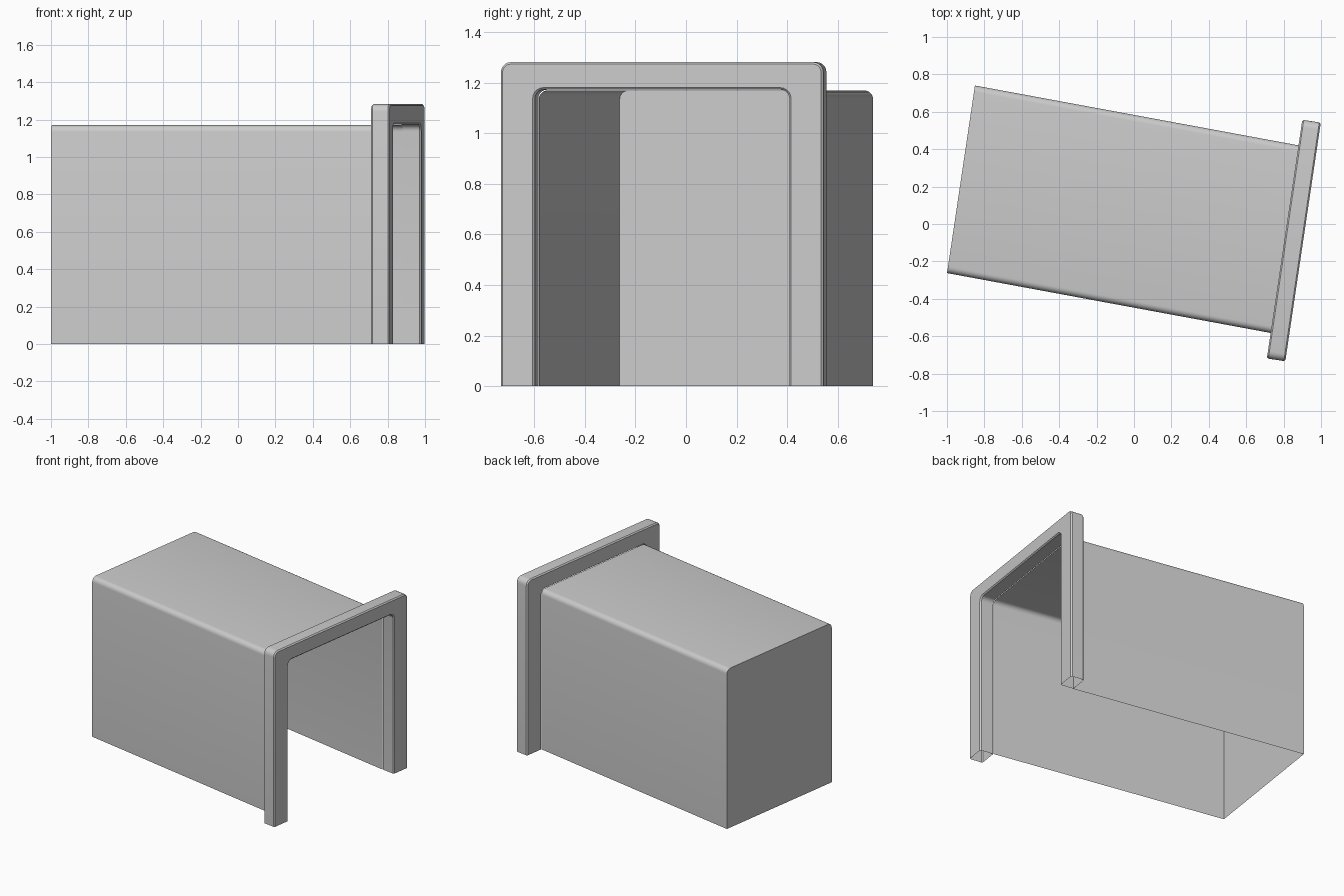
import bpy, bmesh, math
from mathutils import Vector

if "Cube" in bpy.data.objects:
    bpy.data.objects.remove(bpy.data.objects["Cube"])

ACROSS = Vector((0.147, 0.989, 0))      # along the width of the opening
OUT = Vector((0.989, -0.147, 0))        # straight out of the opening
MOUTH = Vector((0.805, -0.081, 0))      # middle of the tunnel's open end
REAR = Vector((-0.925, 0.239, 0))       # middle of the closed end


def arch(centre, half, top, r, steps=5):
    """Upside-down U with rounded upper corners."""
    pts = [(-half, 0)]
    for side in (-1, 1):
        for i in range(steps + 1):
            a = math.pi / 2 * i / steps
            if side == 1:
                a = math.pi / 2 - a
            pts.append((side * (half - r + r * math.cos(a)), top - r + r * math.sin(a)))
    pts.append((half, 0))
    return [centre + ACROSS * s + Vector((0, 0, z)) for s, z in pts]


def loft(name, arches, closed=False, cap=False):
    bm = bmesh.new()
    rows = [[bm.verts.new(p) for p in a] for a in arches]
    if cap:
        bm.faces.new(rows[0])
    pairs = list(zip(rows, rows[1:]))
    if closed:
        pairs.append((rows[-1], rows[0]))
    for a, b in pairs:
        for i in range(len(a) - 1):
            bm.faces.new((a[i], a[i + 1], b[i + 1], b[i]))
    bmesh.ops.recalc_face_normals(bm, faces=bm.faces[:])
    me = bpy.data.meshes.new(name)
    bm.to_mesh(me)
    bm.free()
    ob = bpy.data.objects.new(name, me)
    bpy.context.collection.objects.link(ob)
    bpy.context.view_layer.objects.active = ob
    ob.select_set(True)
    bpy.ops.object.shade_smooth_by_angle(angle=math.radians(30))
    ob.select_set(False)
    return ob


# Tunnel shell: slightly skewed, open below, closed at the rear
loft("tunnel_shell", [arch(REAR, 0.507, 1.17, 0.035),
                      arch(MOUTH, 0.507, 1.17, 0.035)], cap=True)

# Portal frame: hollow legs open below, softened edges all round
D, B = 0.1, 0.008
OH, OT, OR = 0.645, 1.282, 0.04         # outer half width, height, radius
IH, IT, IR = 0.509, 1.173, 0.035        # inner half width, height, radius
section = [(OH - B, OT - B, OR - B, 0), (OH, OT, OR, B),
           (OH, OT, OR, D - B), (OH - B, OT - B, OR - B, D),
           (IH + B, IT + B, IR + B, D), (IH, IT, IR, D - B),
           (IH, IT, IR, 0)]
loft("portal_frame", [arch(MOUTH + OUT * d, h, t, r) for h, t, r, d in section],
     closed=True)
